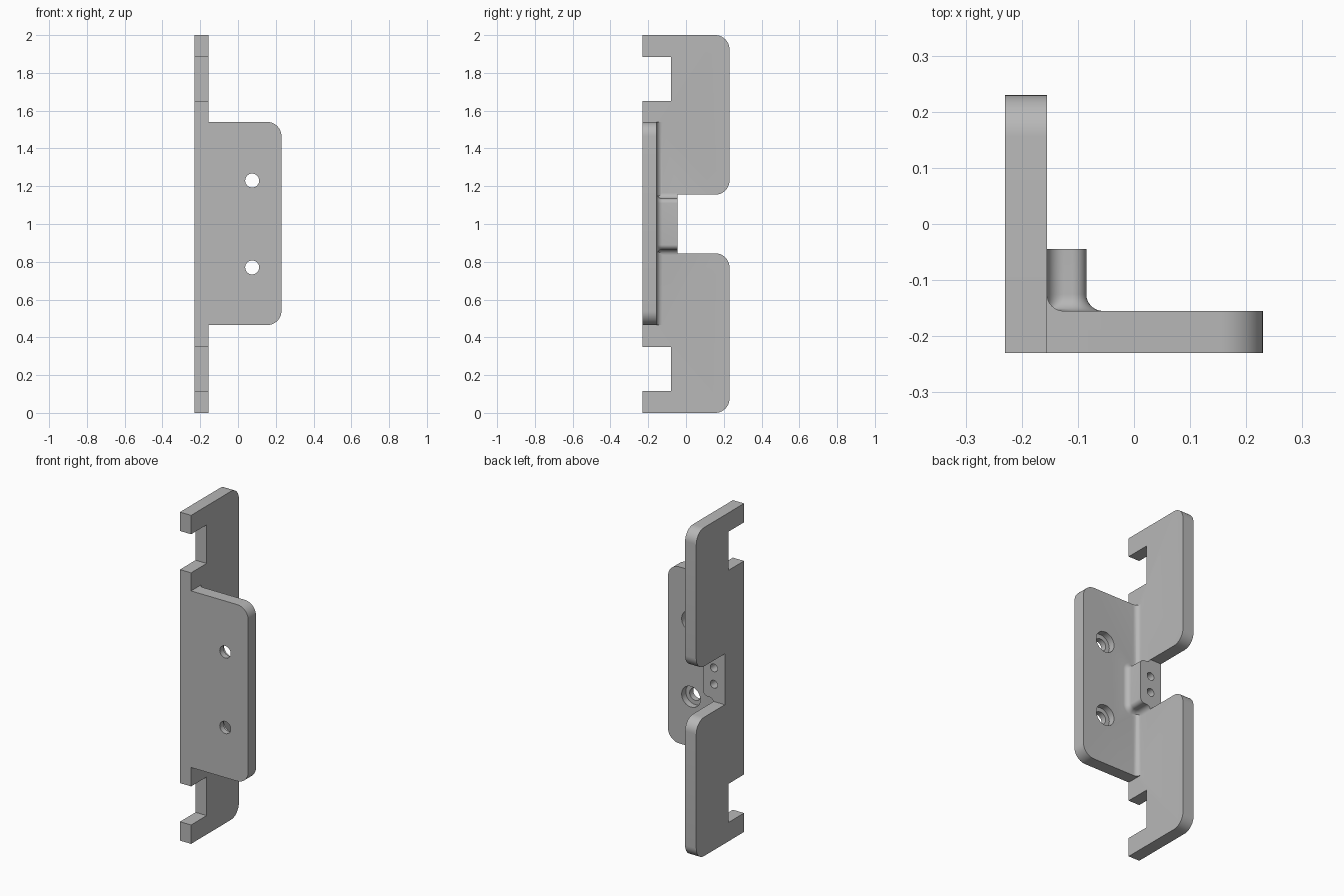
import bpy, bmesh, math
from mathutils import Vector

cube = bpy.data.objects.get("Cube")
if cube:
    bpy.data.objects.remove(cube, do_unlink=True)

grey = bpy.data.materials.new("plain grey")
grey.use_nodes = True
colour = (0.48, 0.48, 0.48, 1)
grey.diffuse_color = colour
grey.node_tree.nodes["Principled BSDF"].inputs["Base Color"].default_value = colour


def loft(name, rings):
    """Skin a stack of equal rings and cap both ends."""
    bm = bmesh.new()
    loops = [[bm.verts.new(p) for p in ring] for ring in rings]
    n = len(loops[0])
    for a, b in zip(loops, loops[1:]):
        for i in range(n):
            j = (i + 1) % n
            bm.faces.new((a[i], a[j], b[j], b[i]))
    bm.faces.new(loops[0])
    bm.faces.new(loops[-1])
    bmesh.ops.recalc_face_normals(bm, faces=bm.faces)
    mesh = bpy.data.meshes.new(name)
    bm.to_mesh(mesh)
    bm.free()
    mesh.materials.append(grey)
    obj = bpy.data.objects.new(name, mesh)
    bpy.context.collection.objects.link(obj)
    return obj


def arc(cx, cy, r, start, end, steps=8):
    angles = [math.radians(start + (end - start) * i / steps) for i in range(steps + 1)]
    return [(cx + r * math.cos(a), cy + r * math.sin(a)) for a in angles]


def rounded(corners, r, steps=10):
    """Outline from (a, b, round?) corners, with right-angled fillets."""
    pts = []
    for i, (a, b, is_round) in enumerate(corners):
        p = Vector((a, b))
        if not is_round:
            pts.append((a, b))
            continue
        u = (Vector(corners[i - 1][:2]) - p).normalized() * r
        v = (Vector(corners[(i + 1) % len(corners)][:2]) - p).normalized() * r
        for k in range(steps + 1):
            t = math.pi / 2 * k / steps
            q = p + u * (1 - math.sin(t)) + v * (1 - math.cos(t))
            pts.append((q.x, q.y))
    return pts


def along(axis, pts, h):
    return [{"x": (h, a, b), "y": (a, h, b), "z": (a, b, h)}[axis] for a, b in pts]


def prism(name, pts, axis, lo, hi):
    return loft(name, [along(axis, pts, lo), along(axis, pts, hi)])


def combine(target, tool, operation):
    mod = target.modifiers.new(tool.name, "BOOLEAN")
    mod.operation, mod.object, mod.solver = operation, tool, "EXACT"
    bpy.context.view_layer.objects.active = target
    bpy.ops.object.modifier_apply(modifier=mod.name)
    bpy.data.objects.remove(tool, do_unlink=True)


OUT, IN = 0.23, -0.155          # outer extent, inner face of both plates
CORNER, FILLET, BOSS_END = 0.075, 0.03, -0.045

# Side plate: lower half outline mirrored about z = 1
half = [(-OUT, 0.35, 0), (-0.08, 0.35, 0), (-0.08, 0.115, 0), (-OUT, 0.115, 0),
        (-OUT, 0, 0), (OUT, 0, 1), (OUT, 0.845, 1), (BOSS_END, 0.845, 0)]
outline = half + [(y, 2 - z, r) for y, z, r in reversed(half)]
bracket = prism("bracket", rounded(outline, CORNER), "x", -OUT, IN)

# Front plate, overlapping the side plate
plate = [(-0.2, 0.465, 0), (OUT, 0.465, 1), (OUT, 1.54, 1), (-0.2, 1.54, 0)]
combine(bracket, prism("front_plate", rounded(plate, CORNER), "y", -OUT, IN), "UNION")

# Concave fillet along the inside corner
c = IN + FILLET
fillet = arc(c, c, FILLET, 180, 270) + [(c, IN - 0.02), (IN - 0.02, IN - 0.02), (IN - 0.02, c)]
combine(bracket, prism("corner_fillet", fillet, "z", 0.465, 1.54), "UNION")


# Boss: flared into the side plate, rounded outside, flared at its base
def boss_outline(grow):
    top, side = 0.135 + grow, -0.085 + grow
    small, big = max(FILLET - grow, 0.0005), 0.025 + grow
    upper = [(IN - 0.03, top + small)]
    upper += arc(IN + small, top + small, small, 180, 270)
    upper += arc(side - big, top - big, big, 90, 0)
    return [(x, 1 + z) for x, z in upper] + [(x, 1 - z) for x, z in reversed(upper)]


rings = [along("y", boss_outline(FILLET), IN - 0.02)]
for k in range(9):
    t = math.pi / 2 * k / 8
    grow = FILLET * (1 - math.sin(t))
    rings.append(along("y", boss_outline(grow), IN + FILLET * (1 - math.cos(t))))
rings.append(along("y", boss_outline(0), BOSS_END))
combine(bracket, loft("boss", rings), "UNION")

# Counterbored screw holes through the front plate
for z in (0.77, 1.23):
    for r, lo in ((0.037, -0.3), (0.063, -0.195)):
        circle = arc(0.075, z, r, 0, 360, 32)[:-1]
        combine(bracket, prism("screw_hole", circle, "y", lo, 0), "DIFFERENCE")

# Pair of blind holes in the back of the boss
for z in (0.95, 1.05):
    circle = arc(-0.156, z, 0.024, 0, 360, 24)[:-1]
    combine(bracket, prism("pin_hole", circle, "y", -0.15, 0), "DIFFERENCE")

bpy.ops.object.select_all(action="DESELECT")
bracket.select_set(True)
bpy.context.view_layer.objects.active = bracket
bpy.ops.object.shade_smooth_by_angle(angle=math.radians(30))
